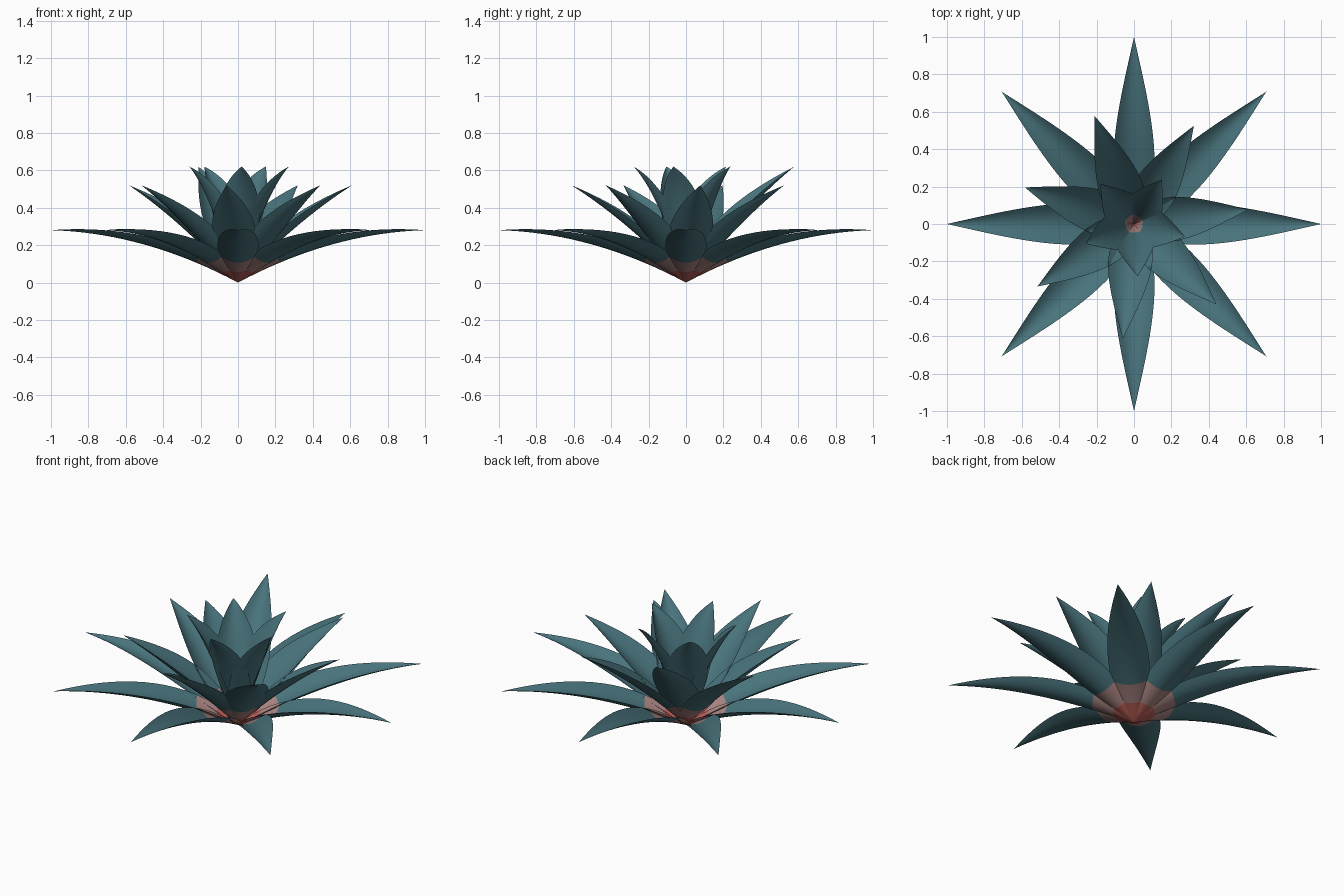
import bpy, bmesh, math
from mathutils import Vector

cube = bpy.data.objects.get("Cube")
if cube:
    bpy.data.objects.remove(cube, do_unlink=True)


def make_material(name, rgb):
    mat = bpy.data.materials.new(name)
    mat.use_nodes = True
    color = (*rgb, 1.0)
    mat.diffuse_color = color
    bsdf = mat.node_tree.nodes["Principled BSDF"]
    bsdf.inputs["Base Color"].default_value = color
    bsdf.inputs["Roughness"].default_value = 0.7
    return mat


TEAL = make_material("blue_green", (0.065, 0.17, 0.2))
PINK = make_material("dusty_pink", (0.39, 0.23, 0.22))
RED = make_material("base_red", (0.46, 0.11, 0.09))

ROWS, COLS = 18, 8


def make_leaf(name, angle, reach, height, bend, width, fullness, pink_rows):
    """Channelled pointed leaf growing from the origin along the given angle."""
    out = Vector((math.cos(angle), math.sin(angle), 0))
    side = Vector((-math.sin(angle), math.cos(angle), 0))
    up = Vector((0, 0, 1))
    bm = bmesh.new()
    grid = []
    for i in range(ROWS + 1):
        t = i / ROWS
        # spine point, its upward normal, and the half width there
        spine = out * reach * t + up * height * ((1 + bend) * t - bend * t * t)
        slope = height * (1 + bend - 2 * bend * t)
        normal = (up * reach - out * slope).normalized()
        half = width * math.sin(math.pi * t ** fullness)
        row = []
        for j in range(COLS + 1):
            u = 2 * j / COLS - 1
            row.append(bm.verts.new(spine + side * half * u + normal * half * 0.45 * u * u))
        grid.append(row)
    # colour bands follow the rows, from the base outward
    for i in range(ROWS):
        for j in range(COLS):
            face = bm.faces.new((grid[i][j], grid[i + 1][j], grid[i + 1][j + 1], grid[i][j + 1]))
            face.smooth = True
            face.material_index = 2 if i < pink_rows // 2 else 1 if i < pink_rows else 0
    bmesh.ops.remove_doubles(bm, verts=bm.verts, dist=0.0002)
    # leaf top faces upward
    for face in bm.faces:
        face.normal_update()
    if sum(face.normal.z * face.calc_area() for face in bm.faces) < 0:
        bmesh.ops.reverse_faces(bm, faces=bm.faces)
    mesh = bpy.data.meshes.new(name)
    bm.to_mesh(mesh)
    bm.free()
    for mat in (TEAL, PINK, RED):
        mesh.materials.append(mat)
    leaf = bpy.data.objects.new(name, mesh)
    bpy.context.collection.objects.link(leaf)


def make_ring(name, count, start, height, tall=None, **shape):
    for k in range(count):
        tip = height * 1.19 if k == tall else height
        make_leaf(f"{name}_{k + 1}", math.radians(start + 360 * k / count), height=tip, **shape)


# low spreading leaves
make_ring("outer_leaf", 8, 0, 0.28, reach=1.0, bend=0.9, width=0.11, fullness=0.65, pink_rows=4)
# leaning leaves, one of them taller
make_ring("middle_leaf", 7, 7.2, 0.52, tall=2, reach=0.615, bend=0.25, width=0.118,
          fullness=0.7, pink_rows=4)
# upright heart leaves
make_ring("inner_leaf", 5, 58, 0.62, reach=0.28, bend=0.5, width=0.11, fullness=0.8, pink_rows=3)
